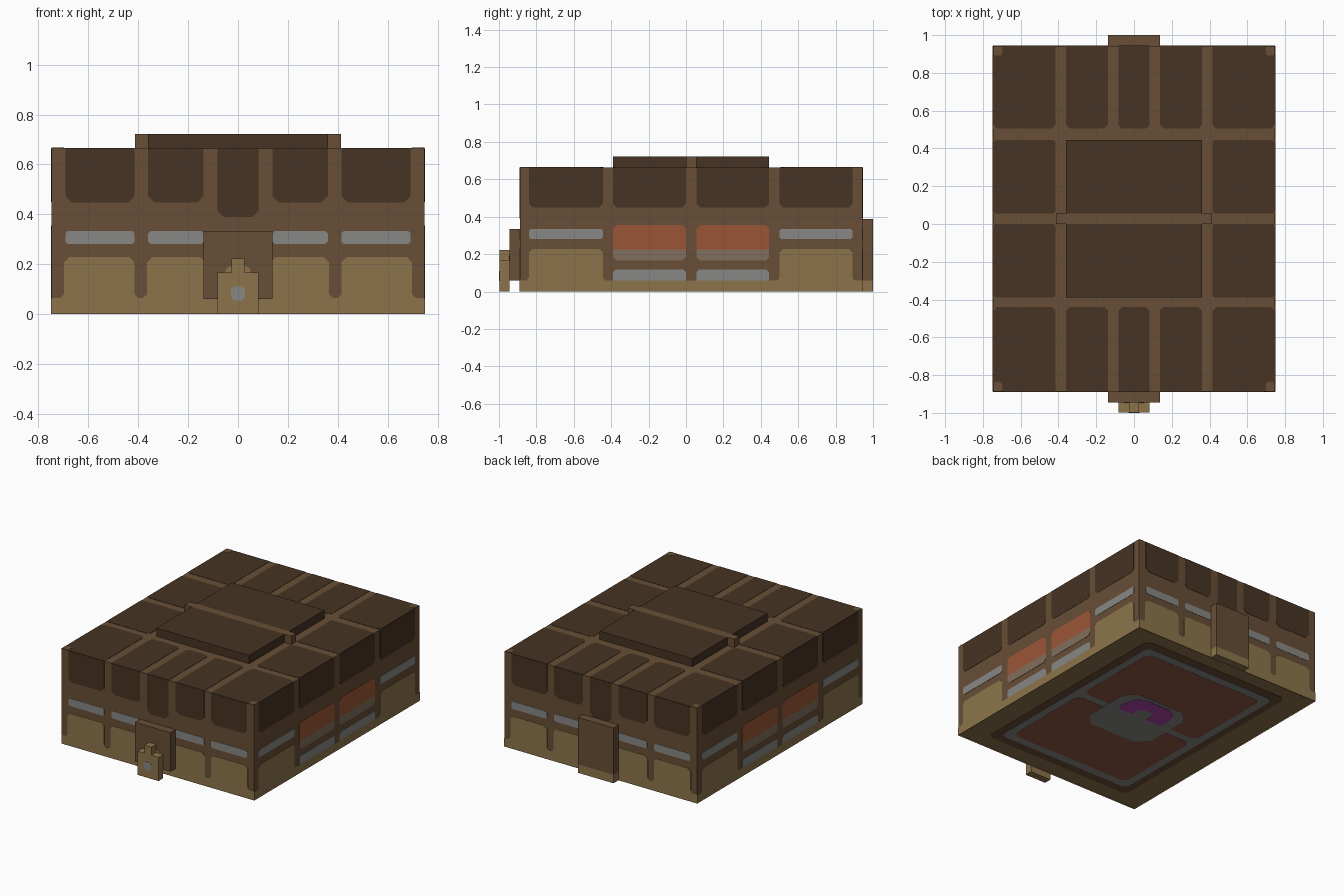
import bpy
import bmesh
from mathutils import Vector

cube = bpy.data.objects.get("Cube")
if cube:
    bpy.data.objects.remove(cube, do_unlink=True)


def material(name, *rgb):
    """Flat material from 0-255 display values."""
    lin = [((c / 255 + 0.055) / 1.055) ** 2.4 for c in rgb] + [1]
    m = bpy.data.materials.new(name)
    m.use_nodes = True
    m.diffuse_color = lin
    m.node_tree.nodes["Principled BSDF"].inputs["Base Color"].default_value = lin
    return m


DARK = material("dark wood", 70, 51, 35)
MID = material("mid wood", 103, 78, 54)
TAN = material("tan wood", 140, 116, 75)
GREY = material("grey metal", 135, 135, 134)
RUST = material("rust red", 154, 86, 54)
SLATE = material("dull grey brown", 130, 111, 92)
BRICK = material("brick red", 142, 86, 70)
PURPLE = material("purple", 168, 66, 165)

# Main outline of the chest
W, FRONT, BACK, TOP, FLOOR = 0.747, -0.887, 0.943, 0.664, 0.01
WALLS = {
    "front": lambda u, v, d: Vector((u, FRONT - d, v)),
    "back": lambda u, v, d: Vector((u, BACK + d, v)),
    "right": lambda u, v, d: Vector((W + d, u, v)),
    "left": lambda u, v, d: Vector((-W - d, u, v)),
    "top": lambda u, v, d: Vector((u, v, TOP + d)),
    "floor": lambda u, v, d: Vector((u, v, FLOOR - d)),
    "lock": lambda u, v, d: Vector((u, -0.998 - d, v)),
    "door": lambda u, v, d: Vector((u, -0.945 - d, v)),
}


def finish(bm, name, mat):
    bmesh.ops.recalc_face_normals(bm, faces=bm.faces)
    me = bpy.data.meshes.new(name)
    bm.to_mesh(me)
    bm.free()
    me.materials.append(mat)
    ob = bpy.data.objects.new(name, me)
    bpy.context.collection.objects.link(ob)
    return ob


def box(name, mat, x0, x1, y0, y1, z0, z1):
    bm = bmesh.new()
    bmesh.ops.create_cube(bm, size=1)
    for v in bm.verts:
        v.co = Vector((x1 if v.co.x > 0 else x0, y1 if v.co.y > 0 else y0, z1 if v.co.z > 0 else z0))
    return finish(bm, name, mat)


def rect(u0, u1, v0, v1, low=0.0, high=0.0):
    """Rectangle with cut corners; a negative cut flares outwards."""
    pts = [(u0 + low, v0), (u1 - low, v0), (u1, v0 + abs(low)), (u1, v1 - high),
           (u1 - high, v1), (u0 + high, v1), (u0, v1 - high), (u0, v0 + abs(low))]
    return list(dict.fromkeys(pts))


def plates(name, mat, wall, outlines, base=0.0, thick=0.002):
    """Thin inlay plates lying on one wall."""
    place = WALLS[wall]
    bm = bmesh.new()
    for pts in outlines:
        lo = [bm.verts.new(place(u, v, base)) for u, v in pts]
        hi = [bm.verts.new(place(u, v, base + thick)) for u, v in pts]
        bm.faces.new(lo)
        bm.faces.new(hi)
        for i in range(len(pts)):
            j = (i + 1) % len(pts)
            bm.faces.new((lo[i], lo[j], hi[j], hi[i]))
    return finish(bm, name, mat)


def mirrored(spans):
    return spans + [(-b, -a) for a, b in spans]


# Solid parts
box("chest_body", MID, -W, W, FRONT, BACK, FLOOR, TOP)
for side, y0, y1 in (("front", -0.39, 0), ("back", 0.055, 0.445)):
    box("lid_slab_" + side, DARK, -0.36, 0.36, y0, y1, TOP, 0.722)
box("lid_bar", MID, -0.413, 0.413, 0, 0.055, TOP, 0.722)
box("front_door", MID, -0.138, 0.138, -0.945, FRONT, 0.06, 0.333)
box("lock_block", TAN, -0.082, 0.082, -0.998, -0.945, 0, 0.166)
box("lock_knob", TAN, -0.027, 0.027, -0.998, -0.945, 0.166, 0.222)
box("back_hinge", MID, -0.138, 0.138, BACK, 1, 0.06, 0.388)
box("back_hinge_foot", TAN, -0.138, 0.138, BACK, 1, 0, 0.06)
plates("lock_stud", GREY, "lock", [rect(-0.028, 0.028, 0.055, 0.11, 0.012, 0.012)])
plates("lock_trim", TAN, "door", [rect(-0.05, 0.05, 0.166, 0.19, 0, 0.012)])

# Front and back walls
outer, inner = (0.415, 0.692), (0.138, 0.36)
for wall in ("front", "back"):
    spans = mirrored([outer, inner])
    plates(wall + "_upper_panels", DARK, wall,
           [rect(a, b, 0.448, TOP, 0.025) for a, b in spans] + [rect(-0.083, 0.083, 0.39, TOP, 0.025)])
    plates(wall + "_metal_strips", GREY, wall, [rect(a, b, 0.28, 0.333, 0.01, 0.01) for a, b in spans])
    plates(wall + "_base", TAN, wall,
           [rect(-W, W, 0, 0.065)]
           + [rect(a, b, 0.065, 0.228, -0.015, 0.02) for a, b in mirrored([(0.415, 0.698), (0.13, 0.365)])])

# Side walls
ends, middles = [(-0.84, -0.445), (0.5, 0.89)], [(-0.39, 0), (0.055, 0.445)]
for wall in ("left", "right"):
    plates(wall + "_upper_panels", DARK, wall, [rect(a, b, 0.45, TOP, 0.02) for a, b in ends + middles])
    plates(wall + "_metal_strips", GREY, wall,
           [rect(a, b, 0.28, 0.335, 0.01, 0.01) for a, b in ends]
           + [rect(a, b, 0.06, 0.118, 0, 0.015) for a, b in middles])
    plates(wall + "_windows", RUST, wall, [rect(a, b, 0.225, 0.355, 0, 0.02) for a, b in middles])
    plates(wall + "_sills", SLATE, wall, [rect(a, b, 0.165, 0.225, 0.02) for a, b in middles])
    plates(wall + "_base", TAN, wall,
           [rect(FRONT, BACK, 0, 0.06)]
           + [rect(a, b, 0.06, 0.228, -0.012, 0.02) for a, b in ends])

# Lid top
rows = [(FRONT, -0.44), (0.505, BACK)]
plates("lid_side_panels", DARK, "top",
       [rect(a, b, c, d, 0.012, 0.012) for a, b in mirrored([(0.415, W)]) for c, d in middles]
       + [rect(a, b, c, d, 0 if c < 0 else 0.02, 0.02 if c < 0 else 0)
          for a, b in mirrored([(0.415, W), inner]) + [(-0.083, 0.083)] for c, d in rows])
plates("lid_corners", MID, "top",
       [rect(a, b, c, d, 0.01, 0.01) for a, b in mirrored([(W - 0.05, W)])
        for c, d in ((FRONT, FRONT + 0.05), (BACK - 0.05, BACK))], 0.002, 0.001)

# Underside, layered inlays down to the ground
plates("floor_board", TAN, "floor", [rect(-W, W, FRONT, BACK)])
plates("floor_border", MID, "floor", [rect(-0.585, 0.585, -0.78, 0.835, 0.03, 0.03)], 0.002)
plates("floor_frame", GREY, "floor", [rect(-0.53, 0.53, -0.715, 0.77, 0.03, 0.03)], 0.004)
plates("floor_inlays", BRICK, "floor",
       [rect(-0.475, 0.475, a, b, 0.03, 0.03) for a, b in ((-0.655, 0), (0.055, 0.71))], 0.006, 0.001)
plates("floor_medallion", GREY, "floor", [rect(-0.26, 0.26, -0.22, 0.27, 0.08, 0.08)], 0.007, 0.0015)
plates("floor_arch", PURPLE, "floor",
       [[(-0.17, 0.05), (-0.06, 0.05), (-0.06, 0.11), (-0.03, 0.14), (0.03, 0.14), (0.06, 0.11),
         (0.06, 0.05), (0.17, 0.05), (0.19, 0.09), (0.17, 0.19), (0.11, 0.245), (-0.11, 0.245),
         (-0.17, 0.19), (-0.19, 0.09)]], 0.0085, 0.0015)
